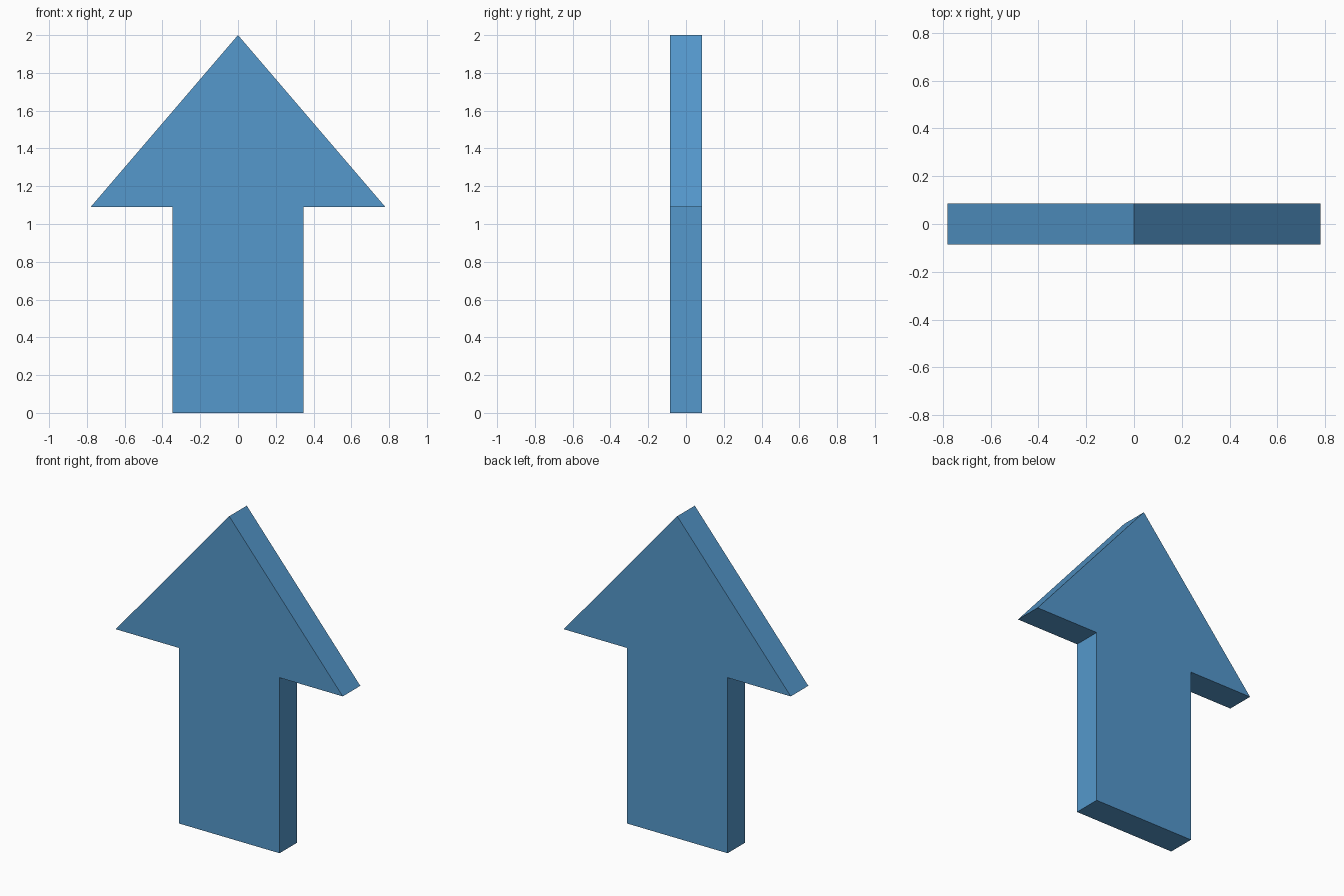
import bpy
import bmesh

if "Cube" in bpy.data.objects:
    bpy.data.objects.remove(bpy.data.objects["Cube"])

HALF_DEPTH = 0.086

# Blue material for the whole arrow
blue = bpy.data.materials.new("arrow blue")
blue.diffuse_color = (0.089, 0.314, 0.604, 1.0)
blue.use_nodes = True
blue.node_tree.nodes["Principled BSDF"].inputs["Base Color"].default_value = blue.diffuse_color

# Right half of the outline from foot to barb, mirrored around the tip
right = [(0.346, 0.0), (0.346, 1.09), (0.78, 1.09)]
outline = right + [(0.0, 2.0)] + [(-x, z) for x, z in reversed(right)]

# Arrow: one flat profile extruded through its thickness
bm = bmesh.new()
front = bm.faces.new([bm.verts.new((x, -HALF_DEPTH, z)) for x, z in outline])
ext = bmesh.ops.extrude_face_region(bm, geom=[front], use_keep_orig=True)
back = [g for g in ext["geom"] if isinstance(g, bmesh.types.BMVert)]
bmesh.ops.translate(bm, verts=back, vec=(0, 2 * HALF_DEPTH, 0))
bmesh.ops.recalc_face_normals(bm, faces=bm.faces)

mesh = bpy.data.meshes.new("up_arrow")
bm.to_mesh(mesh)
bm.free()
mesh.materials.append(blue)
arrow = bpy.data.objects.new("up_arrow", mesh)
bpy.context.collection.objects.link(arrow)
